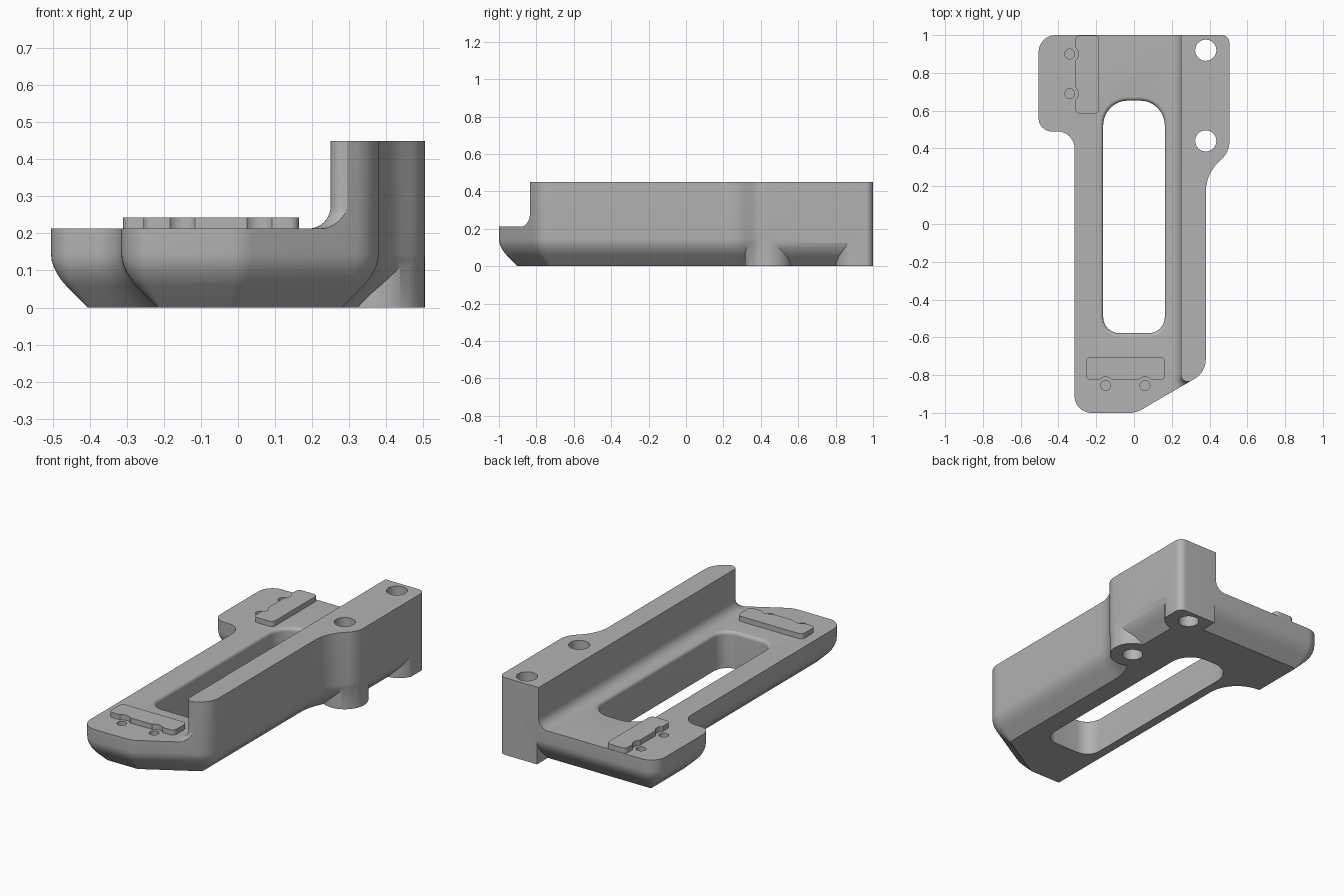
import bpy, bmesh
from math import sin, cos, tan, pi
from mathutils import Vector, Matrix

if "Cube" in bpy.data.objects:
    bpy.data.objects.remove(bpy.data.objects["Cube"], do_unlink=True)

PLATE_TOP, WALL_TOP, PAD_TOP = 0.213, 0.45, 0.243

grey = bpy.data.materials.new("matte grey")
grey.use_nodes = True
grey.diffuse_color = (0.45, 0.45, 0.45, 1)
grey.node_tree.nodes["Principled BSDF"].inputs["Base Color"].default_value = grey.diffuse_color


def rounded_outline(corners, inset=0.0, steps=10):
    """Counter-clockwise (x, y, radius) corners, moved inward and filleted."""
    points, count = [], len(corners)
    for i, (x, y, radius) in enumerate(corners):
        c = Vector((x, y))
        u = (c - Vector(corners[i - 1][:2])).normalized()
        v = (Vector(corners[(i + 1) % count][:2]) - c).normalized()
        n, m = Vector((-u.y, u.x)), Vector((-v.y, v.x))
        c = c + (n + m) * inset / (1 + n.dot(m))
        turn = -u.angle_signed(v)
        side = 1 if turn > 0 else -1
        r = max(radius - side * inset, 0.004)
        centre = c - u * r * tan(abs(turn) / 2) + n * side * r
        for k in range(steps + 1):
            points.append(centre - Matrix.Rotation(turn * k / steps, 2) @ n * side * r)
    return points


def loft(name, corners, layers):
    """Closed solid through (inset, z) layers of one rounded outline."""
    bm = bmesh.new()
    rings = [[bm.verts.new((p.x, p.y, z)) for p in rounded_outline(corners, d)]
             for d, z in layers]
    bm.faces.new(rings[0][::-1])
    bm.faces.new(rings[-1])
    for low, high in zip(rings, rings[1:]):
        for i in range(len(low)):
            j = (i + 1) % len(low)
            bm.faces.new((low[i], low[j], high[j], high[i]))
    bmesh.ops.recalc_face_normals(bm, faces=bm.faces)
    mesh = bpy.data.meshes.new(name)
    bm.to_mesh(mesh)
    bm.free()
    mesh.materials.append(grey)
    obj = bpy.data.objects.new(name, mesh)
    bpy.context.collection.objects.link(obj)
    return obj


def prism(name, corners, bottom, top):
    return loft(name, corners, [(0, bottom), (0, top)])


def cylinder(name, x, y, r, bottom, top):
    square = [(x + a * r, y + b * r, r * 0.999) for a, b in ((-1, -1), (1, -1), (1, 1), (-1, 1))]
    return prism(name, square, bottom, top)


def boolean(target, operation, tool):
    mod = target.modifiers.new(operation, "BOOLEAN")
    mod.operation, mod.solver, mod.object = operation, "EXACT", tool
    bpy.context.view_layer.objects.active = target
    bpy.ops.object.modifier_apply(modifier=mod.name)
    bpy.data.objects.remove(tool, do_unlink=True)


def smooth(obj):
    bpy.ops.object.select_all(action="DESELECT")
    obj.select_set(True)
    bpy.context.view_layer.objects.active = obj
    bpy.ops.object.shade_smooth_by_angle(angle=0.5)


outline = [(-0.315, -1, 0.09), (0.01, -1, 0.12), (0.38, -0.785, 0.12), (0.38, 0.26, 0.22),
           (0.505, 0.385, 0.12), (0.505, 1, 0.04), (-0.505, 1, 0.09),
           (-0.505, 0.49, 0.07), (-0.315, 0.49, 0.09)]
quarter = [pi / 2 * k / 8 for k in range(9)]

# Base plate with a sloped, softened underside; its upper rim is trimmed later
under = [(0.1, 0), (0.04, 0.06), (0.027, 0.075), (0.016, 0.092), (0.008, 0.108),
         (0.002, 0.126), (0, 0.145)]
bracket = loft("bracket_body", outline, under + [(-0.02, 0.15), (-0.02, PLATE_TOP)])

# Side wall with a fillet into the plate
fillet = [(0.06 * (sin(a) - 1), PLATE_TOP + 0.06 * (1 - cos(a))) for a in quarter]
wall_plan = [(0.25, -0.835, 0.035), (0.8, -0.835, 0), (0.8, 1.3, 0), (0.25, 1.3, 0)]
boolean(bracket, "UNION", loft("wall", wall_plan, [(-0.06, 0.18)] + fillet + [(0, 0.6)]))

# Screw bosses reaching the floor
rear_boss = [(0.26, 0.8, 0.12), (0.515, 0.8, 0.12), (0.515, 1.2, 0), (0.26, 1.2, 0)]
boolean(bracket, "UNION", prism("rear_boss", rear_boss, 0, 0.3))
boolean(bracket, "UNION", cylinder("middle_boss", 0.38, 0.44, 0.125, 0, 0.3))

# Trim everything to the plan outline
boolean(bracket, "INTERSECT", prism("trim", outline, -0.1, WALL_TOP))

# Long slot with a rounded upper edge
slot = [(-0.163, -0.578, 0.085), (0.163, -0.578, 0.085), (0.163, 0.653, 0.13), (-0.163, 0.653, 0.13)]
lip = [(0.02 * (cos(a) - 1), PLATE_TOP - 0.02 + 0.02 * sin(a)) for a in quarter]
boolean(bracket, "DIFFERENCE", loft("slot", slot, [(0, -0.1)] + lip + [(-0.02, 0.3)]))

# Through holes in the wall
for y in (0.44, 0.92):
    boolean(bracket, "DIFFERENCE", cylinder("screw_hole", 0.38, y, 0.056, -0.1, 0.6))


# Raised pads, each notched around two small blind holes
def pad(name, x0, x1, y0, y1, holes):
    corners = [(x0, y0, 0.025), (x1, y0, 0.025), (x1, y1, 0.025), (x0, y1, 0.025)]
    obj = prism(name, corners, PLATE_TOP - 0.01, PAD_TOP)
    for x, y in holes:
        boolean(obj, "DIFFERENCE", cylinder("notch", x, y, 0.045, 0.1, 0.4))
        boolean(bracket, "DIFFERENCE", cylinder("pin_hole", x, y, 0.026, 0.12, 0.4))
    smooth(obj)


pad("front_pad", -0.255, 0.165, -0.825, -0.705, [(-0.15, -0.855), (0.058, -0.855)])
pad("rear_pad", -0.31, -0.185, 0.585, 0.998, [(-0.34, 0.9), (-0.34, 0.69)])
smooth(bracket)
